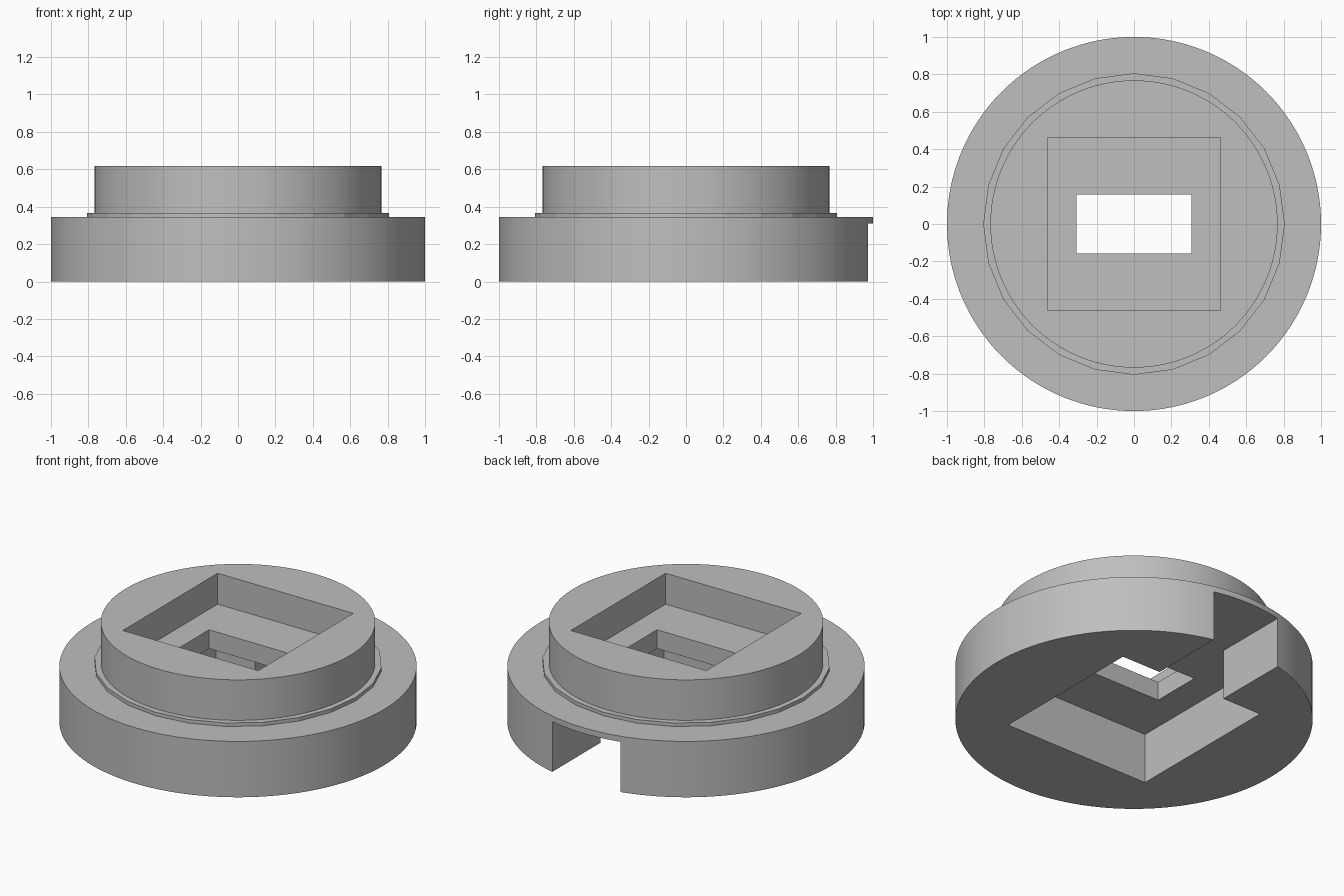
import bpy
import math

if "Cube" in bpy.data.objects:
    bpy.data.objects.remove(bpy.data.objects["Cube"], do_unlink=True)

grey = bpy.data.materials.new("plain grey")
grey.use_nodes = True
colour = (0.52, 0.52, 0.52, 1)
grey.diffuse_color = colour
grey.node_tree.nodes["Principled BSDF"].inputs["Base Color"].default_value = colour


def disc(name, radius, bottom, top, sides):
    bpy.ops.mesh.primitive_cylinder_add(
        vertices=sides, radius=radius, depth=top - bottom,
        location=(0, 0, (bottom + top) / 2))
    obj = bpy.context.object
    obj.name = name
    obj.data.materials.append(grey)
    return obj


def block(name, x, y, z):
    """Box spanning the given (low, high) pairs."""
    spans = (x, y, z)
    bpy.ops.mesh.primitive_cube_add(size=1, location=[(a + b) / 2 for a, b in spans])
    obj = bpy.context.object
    obj.name = name
    obj.scale = [b - a for a, b in spans]
    obj.data.materials.append(grey)
    return obj


def combine(target, other, operation):
    """Apply a boolean to target and remove the helper."""
    bpy.context.view_layer.objects.active = target
    mod = target.modifiers.new(operation.lower(), 'BOOLEAN')
    mod.operation = operation
    mod.solver = 'EXACT'
    mod.object = other
    other.hide_render = True
    bpy.ops.object.modifier_apply(modifier=mod.name)
    bpy.data.objects.remove(other, do_unlink=True)


# Stepped round body: wide flange, coarse step ring, raised collar
body = disc("stepped_round_body", 1.0, 0, 0.345, 128)
combine(body, disc("step_ring", 0.806, 0.2, 0.367, 24), 'UNION')
combine(body, disc("collar", 0.768, 0.15, 0.617, 128), 'UNION')

# Square pocket in the top, larger pocket underneath, slot to the back, window through
pocket_roof = 0.31
cutters = [
    block("top_pocket", (-0.463, 0.463), (-0.463, 0.463), (0.426, 1)),
    block("bottom_pocket", (-0.5, 0.5), (-0.5, 0.5), (-0.5, pocket_roof)),
    block("back_slot", (-0.233, 0.233), (0.3, 1.5), (-0.5, pocket_roof)),
    block("through_window", (-0.308, 0.308), (-0.157, 0.157), (-1, 2)),
]
for cutter in cutters:
    combine(body, cutter, 'DIFFERENCE')

# Smooth round walls, keep the machined edges and coarse ring facets sharp
bpy.ops.object.select_all(action='DESELECT')
body.select_set(True)
bpy.context.view_layer.objects.active = body
bpy.ops.object.shade_smooth_by_angle(angle=math.radians(10))
